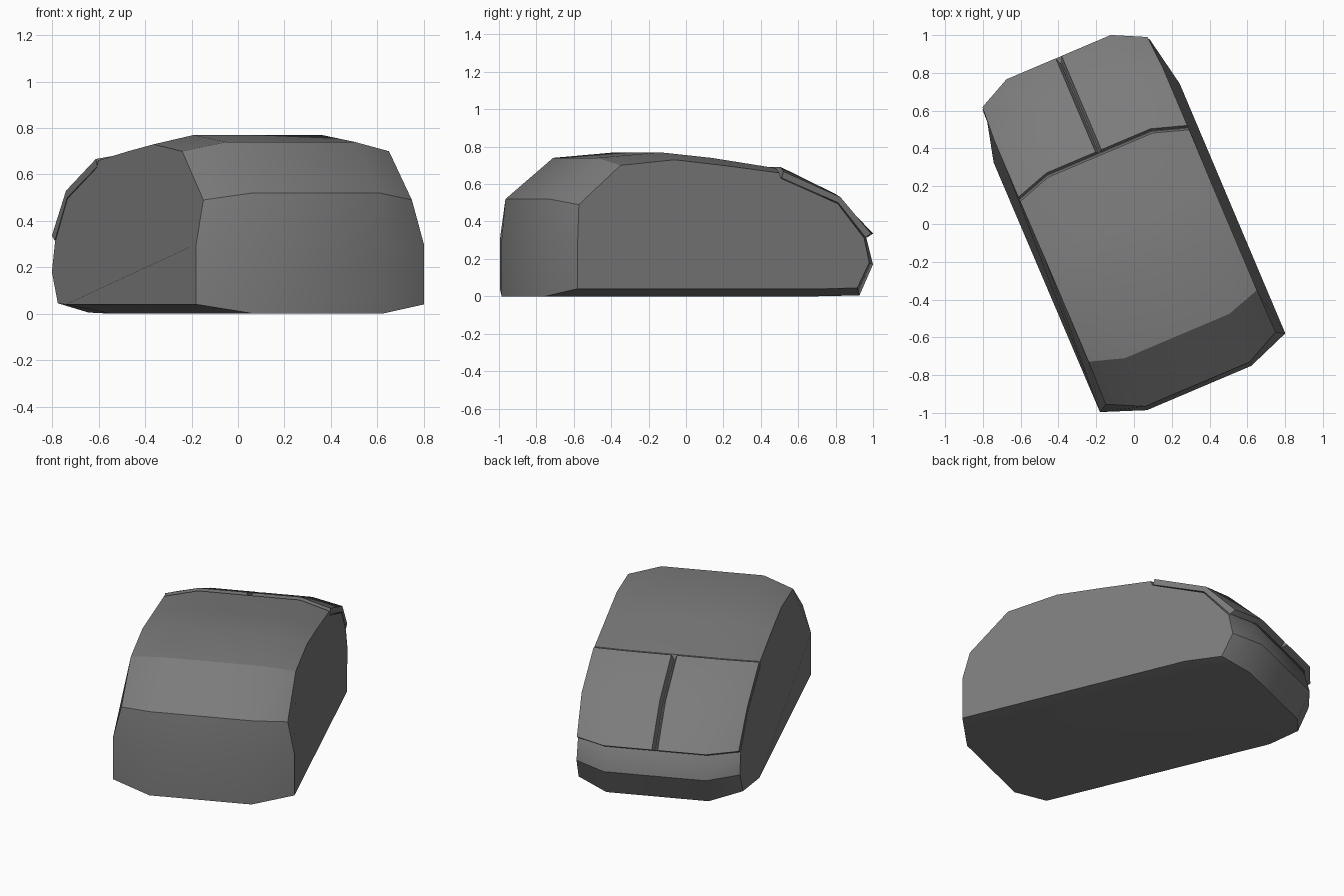
import bpy
import bmesh
import math

cube = bpy.data.objects.get("Cube")
if cube:
    bpy.data.objects.remove(cube)

TURN = math.radians(23)
SHIFT = -0.022

grey = bpy.data.materials.new("dark_grey_plastic")
grey.use_nodes = True
grey.diffuse_color = (0.2, 0.2, 0.2, 1)
grey.node_tree.nodes["Principled BSDF"].inputs["Base Color"].default_value = (0.2, 0.2, 0.2, 1)


def loft(name, rings):
    """Sweep rows of points around a closed side profile and cap both sides."""
    bm = bmesh.new()
    rows = [[bm.verts.new(p) for p in ring] for ring in rings]
    for i, row in enumerate(rows):
        after = rows[(i + 1) % len(rows)]
        for k in range(len(row) - 1):
            bm.faces.new((row[k], row[k + 1], after[k + 1], after[k]))
    for end in (0, -1):
        bm.faces.new([row[end] for row in rows])
    bmesh.ops.recalc_face_normals(bm, faces=bm.faces)
    mesh = bpy.data.meshes.new(name)
    bm.to_mesh(mesh)
    bm.free()
    mesh.materials.append(grey)
    ob = bpy.data.objects.new(name, mesh)
    bpy.context.collection.objects.link(ob)
    ob.rotation_euler.z = TURN
    ob.location = (SHIFT * math.cos(TURN), SHIFT * math.sin(TURN), 0)
    bpy.ops.object.select_all(action="DESELECT")
    ob.select_set(True)
    bpy.context.view_layer.objects.active = ob
    bpy.ops.object.shade_smooth_by_angle(angle=math.radians(30))
    return ob


# Body: inner y, inner z, outer y, outer z, half width
MID = 0.30
body_profile = [
    (-0.934, 0.00, -0.846, 0.04, 0.533),
    (-0.934, 0.30, -0.846, 0.30, 0.533),
    (-0.912, 0.52, -0.820, 0.49, 0.488),
    (-0.635, 0.74, -0.577, 0.70, 0.484),
    (-0.270, 0.77, -0.262, 0.73, 0.484),
    (0.030, 0.74, 0.020, 0.70, 0.484),
    (0.405, 0.685, 0.345, 0.66, 0.486),
    (0.415, 0.655, 0.355, 0.63, 0.488),
    (0.735, 0.51, 0.685, 0.495, 0.486),
    (0.930, 0.31, 0.842, 0.31, 0.477),
    (0.968, 0.17, 0.870, 0.18, 0.480),
    (0.890, 0.005, 0.800, 0.045, 0.482),
    (0.640, 0.00, 0.590, 0.04, 0.535),
]
loft("mouse_body", [
    [(-w, yo, zo), (-MID, yi, zi), (MID, yi, zi), (w, yo, zo)]
    for yi, zi, yo, zo, w in body_profile
])

# Buttons: inner y, inner z, outer y, outer z, half width, centre gap
button_profile = [
    (0.430, 0.692, 0.370, 0.667, 0.486, 0.017),
    (0.750, 0.547, 0.700, 0.530, 0.486, 0.017),
    (0.969, 0.335, 0.883, 0.335, 0.475, 0.017),
    (0.935, 0.315, 0.850, 0.315, 0.475, 0.003),
    (0.737, 0.515, 0.687, 0.500, 0.486, 0.003),
    (0.418, 0.658, 0.358, 0.633, 0.486, 0.003),
]
for side, name in ((-1, "right_button"), (1, "left_button")):
    loft(name, [
        [(side * g, yi, zi), (side * MID, yi, zi), (side * w, yo, zo)]
        for yi, zi, yo, zo, w, g in button_profile
    ])
